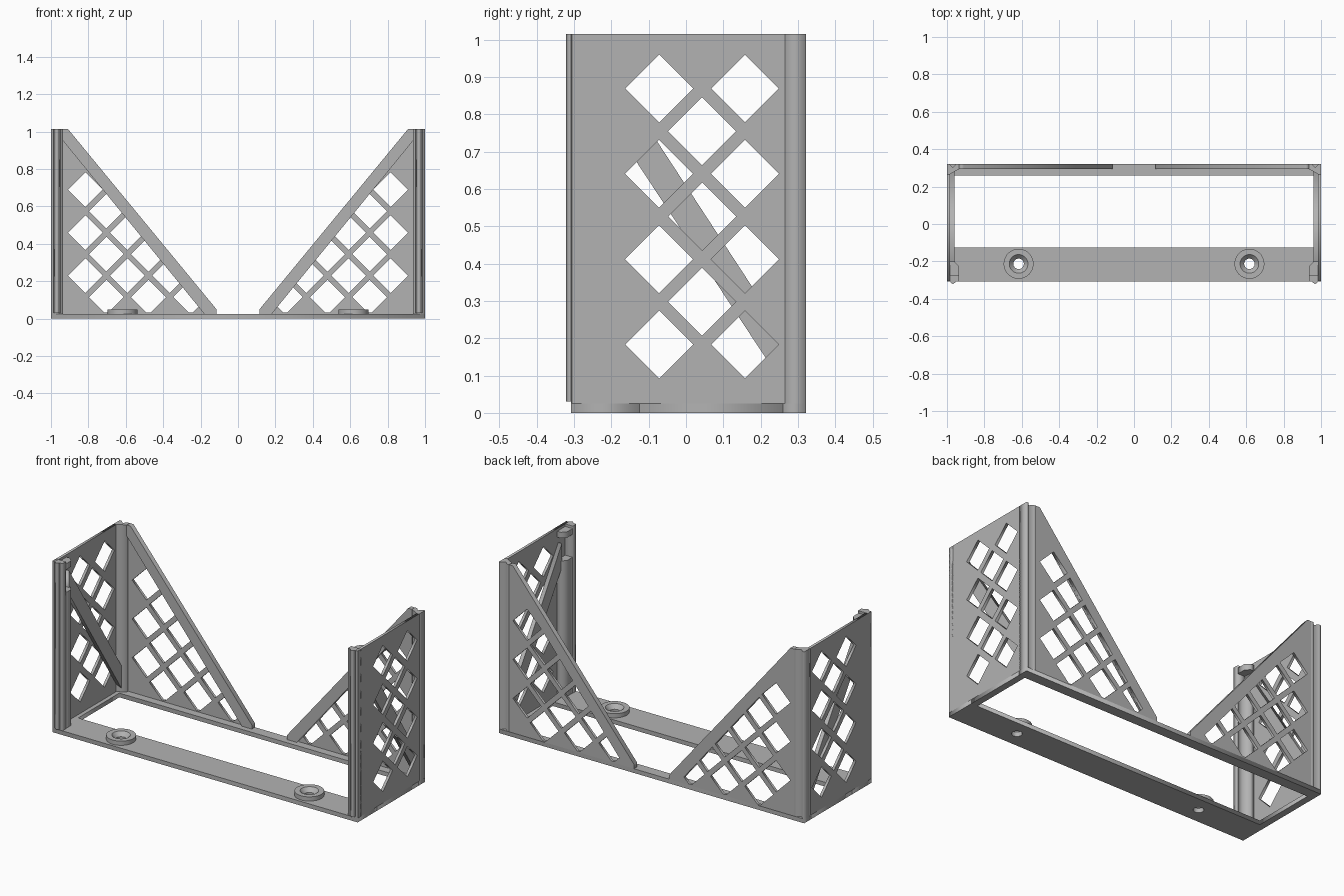
import bpy, bmesh, math

if "Cube" in bpy.data.objects:
    bpy.data.objects.remove(bpy.data.objects["Cube"])

grey = bpy.data.materials.new("plain grey")
grey.diffuse_color = (0.45, 0.45, 0.45, 1)
grey.use_nodes = True
grey.node_tree.nodes["Principled BSDF"].inputs["Base Color"].default_value = grey.diffuse_color

# How a flat outline (u, v) with depth w is placed in space
PLACE = {'x': lambda u, v, w: (w, u, v),
         'y': lambda u, v, w: (u, w, v),
         'z': lambda u, v, w: (u, v, w)}


def slab(name, outline, axis, lo, hi, holes=(), side=1):
    """Extrude an outline with holes along an axis; side=-1 mirrors it in x."""
    cu = bpy.data.curves.new(name, 'CURVE')
    cu.dimensions, cu.fill_mode = '2D', 'BOTH'
    cu.extrude = (hi - lo) / 2
    for loop in [outline, *holes]:
        sp = cu.splines.new('POLY')
        sp.points.add(len(loop) - 1)
        for p, (u, v) in zip(sp.points, loop):
            p.co = (u, v, 0, 1)
        sp.use_cyclic_u = True
    tmp = bpy.data.objects.new(name + "_tmp", cu)
    bpy.context.collection.objects.link(tmp)
    bpy.context.view_layer.update()
    dg = bpy.context.evaluated_depsgraph_get()
    me = bpy.data.meshes.new_from_object(tmp.evaluated_get(dg))
    bpy.data.objects.remove(tmp)
    bm = bmesh.new()
    bm.from_mesh(me)
    for v in bm.verts:
        x, y, z = PLACE[axis](v.co.x, v.co.y, v.co.z + (lo + hi) / 2)
        v.co = (x * side, y, z)
    bmesh.ops.remove_doubles(bm, verts=bm.verts, dist=1e-5)
    bmesh.ops.recalc_face_normals(bm, faces=bm.faces)
    bm.to_mesh(me)
    bm.free()
    me.materials.clear()
    me.materials.append(grey)
    ob = bpy.data.objects.new(name, me)
    bpy.context.collection.objects.link(ob)
    return ob


def rect(u0, u1, v0, v1):
    return [(u0, v0), (u1, v0), (u1, v1), (u0, v1)]


def circle(cx, cy, r, n=40):
    return [(cx + r * math.cos(2 * math.pi * i / n), cy + r * math.sin(2 * math.pi * i / n))
            for i in range(n)]


def diamond(u, v, r):
    return [(u + r, v), (u, v + r), (u - r, v), (u, v - r)]


def clip(poly, a, b):
    """Keep the part of a polygon left of the line a to b."""
    d = lambda p: (b[0] - a[0]) * (p[1] - a[1]) - (b[1] - a[1]) * (p[0] - a[0])
    out = []
    for p, q in zip(poly, poly[1:] + poly[:1]):
        if d(p) >= 0:
            out.append(p)
        if d(p) * d(q) < 0:
            t = d(p) / (d(p) - d(q))
            out.append((p[0] + t * (q[0] - p[0]), p[1] + t * (q[1] - p[1])))
    return out


TOP, FLOOR = 1.015, 0.025
SLOPE_A, SLOPE_B = (-0.18, FLOOR), (-0.93, 0.945)   # inner edge of the sloped rim

# Diamond lattice of the back panels, trimmed by rim and floor
back_holes = []
for i in range(6):
    for j in range(6):
        if (i + j) % 2 == 0:
            h = clip(diamond(-0.816 + 0.1125 * i, 0.69 - 0.115 * j, 0.093), SLOPE_A, SLOPE_B)
            h = clip(h, (-1, 0.032), (1, 0.032)) if h else h
            if len(h) > 2:
                back_holes.append(h)

# Diamond lattice of the side panels
side_holes = [diamond(y, 0.869 - 0.1143 * i, 0.091)
              for i in range(7) for y in ((0.043,) if i % 2 else (-0.072, 0.158))]

# Floor frame with two screw holes
slab("floor_front", rect(-1, 1, -0.308, -0.125), 'z', 0, FLOOR,
     [circle(s * 0.617, -0.213, 0.028) for s in (-1, 1)])
slab("floor_back", rect(-1, 1, 0.26, 0.322), 'z', 0, FLOOR)

for s, tag in ((1, "left"), (-1, "right")):
    slab("floor_side_" + tag, rect(-1, -0.96, -0.125, 0.26), 'z', 0, FLOOR, side=s)

    # Back panel and its thicker sloped rim
    slab("back_panel_" + tag,
         [(-0.935, FLOOR), (-0.115, FLOOR), (-0.115, 0.05), (-0.91, TOP), (-0.935, TOP)],
         'y', 0.307, 0.322, back_holes, s)
    slab("back_rim_" + tag,
         [SLOPE_A, (-0.115, FLOOR), (-0.115, 0.05), (-0.91, TOP), (-0.935, TOP), (-0.935, 0.95)],
         'y', 0.293, 0.307, side=s)

    # Back corner post with a V groove on its rear face
    slab("back_post_" + tag,
         [(-1, 0.322), (-0.988, 0.322), (-0.968, 0.302), (-0.948, 0.322), (-0.935, 0.322),
          (-0.935, 0.293), (-0.96, 0.28), (-0.985, 0.265), (-1, 0.265)],
         'z', FLOOR, TOP, side=s)

    # Side panel with a diagonal brace on the inside
    slab("side_panel_" + tag, rect(-0.305, 0.27, FLOOR, TOP), 'x', -1, -0.984, side_holes, s)
    slab("brace_" + tag,
         [(-0.21, 0.79), (0.294, FLOOR), (0.30, FLOOR), (0.30, 0.15), (-0.21, 0.93)],
         'x', -0.984, -0.96, side=s)

    # Front post with a V ridge that slides into a neighbouring groove
    slab("front_post_" + tag, rect(-1, -0.935, -0.308, -0.275), 'z', FLOOR, TOP, side=s)
    slab("front_ridge_" + tag, [(-0.986, -0.308), (-0.968, -0.322), (-0.95, -0.308)],
         'z', 0.03, TOP, side=s)

    # Inner stop post, interrupted by a gap below its cap
    stop = [(-0.984, -0.275), (-0.937, -0.275), (-0.937, -0.225), (-0.96, -0.2), (-0.984, -0.2)]
    slab("stop_post_" + tag, stop, 'z', FLOOR, 0.83, side=s)
    slab("stop_cap_" + tag, stop, 'z', 0.965, 1.0, side=s)

    # Raised screw boss with a countersunk hole
    prof = [(0.028, 0.0), (0.028, 0.026), (0.05, 0.05), (0.08, 0.05), (0.08, 0.0)]
    bm = bmesh.new()
    rings = [[bm.verts.new((-s * 0.617 + u, -0.213 + v, z)) for u, v in circle(0, 0, r)]
             for r, z in prof]
    for a, b in zip(rings, rings[1:] + rings[:1]):
        for k in range(len(a)):
            m = (k + 1) % len(a)
            bm.faces.new((a[k], a[m], b[m], b[k]))
    bmesh.ops.recalc_face_normals(bm, faces=bm.faces)
    me = bpy.data.meshes.new("screw_boss_" + tag)
    bm.to_mesh(me)
    bm.free()
    me.materials.append(grey)
    boss = bpy.data.objects.new("screw_boss_" + tag, me)
    bpy.context.collection.objects.link(boss)
    bpy.context.view_layer.objects.active = boss
    bpy.ops.object.select_all(action='DESELECT')
    boss.select_set(True)
    bpy.ops.object.shade_smooth_by_angle()
